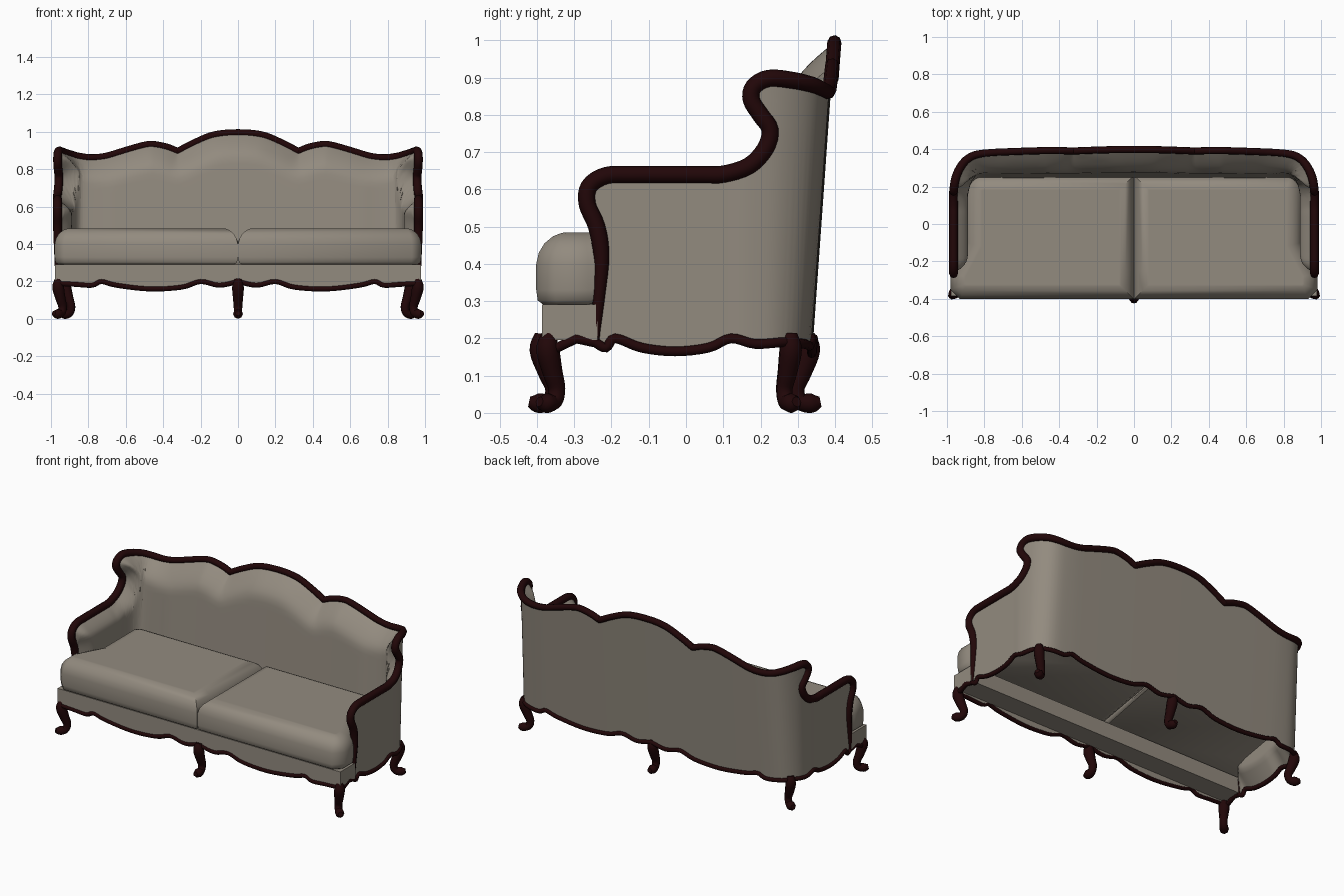
import bpy, bmesh, math
from mathutils import Vector

if "Cube" in bpy.data.objects:
    bpy.data.objects.remove(bpy.data.objects["Cube"], do_unlink=True)


def material(name, rgb):
    m = bpy.data.materials.new(name)
    m.use_nodes = True
    m.diffuse_color = (*rgb, 1)
    bsdf = next(n for n in m.node_tree.nodes if n.type == "BSDF_PRINCIPLED")
    bsdf.inputs["Base Color"].default_value = (*rgb, 1)
    bsdf.inputs["Roughness"].default_value = 0.7
    return m


FABRIC = material("beige_fabric", (0.29, 0.257, 0.212))
WOOD = material("dark_red_wood", (0.0155, 0.002, 0.0025))


def smooth_path(pts, n=4):
    """Catmull-Rom resampling of points of any dimension."""
    pts = [Vector(p) for p in pts]
    ext = [pts[0] * 2 - pts[1]] + pts + [pts[-1] * 2 - pts[-2]]
    out = []
    for a, b, c, d in zip(ext, ext[1:], ext[2:], ext[3:]):
        for i in range(n):
            t = i / n
            out.append(b + (c - a) * (t / 2) + (a * 2 - b * 5 + c * 4 - d) * (t * t / 2)
                       + (b * 3 - a - c * 3 + d) * (t ** 3 / 2))
    return out + [pts[-1]]


def clamp(x):
    return min(max(x, 0), 1)


def finish(obj, mat, angle=40):
    obj.data.materials.clear()
    obj.data.materials.append(mat)
    bpy.ops.object.select_all(action="DESELECT")
    obj.select_set(True)
    bpy.context.view_layer.objects.active = obj
    bpy.ops.object.shade_smooth_by_angle(angle=math.radians(angle))


def mesh_object(name, bm, mat, angle=40):
    bmesh.ops.recalc_face_normals(bm, faces=bm.faces[:])
    me = bpy.data.meshes.new(name)
    bm.to_mesh(me)
    bm.free()
    obj = bpy.data.objects.new(name, me)
    bpy.context.collection.objects.link(obj)
    finish(obj, mat, angle)


def tube(name, pts, radii, mat):
    """Round bar swept along a path, turned into a mesh."""
    cu = bpy.data.curves.new(name, "CURVE")
    cu.dimensions = "3D"
    cu.bevel_depth = 1
    cu.bevel_resolution = 2
    cu.use_fill_caps = True
    sp = cu.splines.new("POLY")
    sp.points.add(len(pts) - 1)
    for p, co, r in zip(sp.points, pts, radii):
        p.co = (*co, 1)
        p.radius = r
    obj = bpy.data.objects.new(name, cu)
    bpy.context.collection.objects.link(obj)
    bpy.ops.object.select_all(action="DESELECT")
    obj.select_set(True)
    bpy.context.view_layer.objects.active = obj
    bpy.ops.object.convert(target="MESH")
    finish(bpy.context.object, mat, 60)


# Floor plan of the shell, from the arm front to the middle of the back
H = 1.47
PLAN = smooth_path([(.965, -.245), (.965, -.1), (.965, .05), (.965, .11), (.965, .17), (.95, .24),
                    (.91, .295), (.85, .325), (.75, .335), (.62, .338), (.4, .34), (0, .341)])
LENGTHS = [(b - a).length for a, b in zip(PLAN, PLAN[1:])]
TOTAL = sum(LENGTHS)


def shell_point(s, z, inward=0.0):
    """Wrap unrolled length s and height z around the plan, leaning the back."""
    side = 1 if s <= H else -1
    d = (s if s <= H else 2 * H - s) * TOTAL / H
    i = 0
    while i < len(LENGTHS) - 1 and d > LENGTHS[i]:
        d -= LENGTHS[i]
        i += 1
    p = PLAN[i] + (PLAN[i + 1] - PLAN[i]).normalized() * d
    t = (PLAN[min(i + 2, len(PLAN) - 1)] - PLAN[max(i - 1, 0)]).normalized()
    lean = clamp((p.y - .1) / .235) ** 2 * .057 * (z - .19) / .8
    return Vector((side * (p.x - t.y * inward), p.y + lean + t.x * inward, z))


def both_sides(half):
    """Mirror (length, height[, base length]) points about the middle of the back."""
    other = [p.copy() for p in reversed(half[:-1])]
    for p in other:
        p.x = 2 * H - p.x
        if len(p) == 3:
            p.z = 2 * H - p.z
    return half + other


# Carved top rail: length, height, and the length where its upholstery column starts
POST = [(0, .19), (.012, .32), (.018, .42), (.005, .5), (-.02, .56)]
RAIL = both_sides(smooth_path([(s, z, 0) for s, z in POST] + [
    (-.015, .608, 0), (.03, .637, .03), (.1, .64, .1), (.2, .64, .2), (.29, .64, .28),
    (.345, .641, .33), (.41, .663, .385), (.45, .71, .425), (.46, .76, .46), (.437, .8, .495),
    (.415, .84, .52), (.42, .875, .54), (.455, .898, .56), (.51, .893, .58), (.57, .88, .605),
    (.62, .868, .635), (.69, .861, .69), (.77, .87, .77), (.87, .9, .87), (.97, .928, .97),
    (1.02, .932, 1.02), (1.09, .918, 1.09), (1.14, .899, 1.14), (1.155, .899, 1.155),
    (1.22, .933, 1.22), (1.32, .977, 1.32), (1.4, .992, 1.4), (H, .995, H)]))
# Scalloped lower edge
SCALLOP = [(.69, .18), (.74, .2), (.82, .18), (1.0, .16), (1.17, .17), (1.27, .2), (1.37, .18), (H, .2)]
LOWER = both_sides(smooth_path([
    (0, .19), (.03, .175), (.055, .2), (.125, .175), (.215, .165), (.305, .175), (.365, .2),
    (.43, .185), (.52, .19), (.6, .185)] + SCALLOP))


def lower_height(s):
    for a, b in zip(LOWER, LOWER[1:]):
        if s <= b.x:
            return a.y + (b.y - a.y) * clamp((s - a.x) / (b.x - a.x))
    return LOWER[-1].y


# Upholstered back and arms: columns from lower edge to rail, flat outside, padded inside
first = len(POST) * 4
columns = RAIL[first:-first]
ROWS = 30
shell = bmesh.new()
for padded in (False, True):
    grid = []
    for c, (top_s, top_z, base) in enumerate(columns):
        low = lower_height(base)
        k = clamp((min(base, 2 * H - base) - .4) / .4)
        column = []
        for r in range(ROWS + 1):
            v = (1 - math.cos(math.pi * r / ROWS)) / 2
            s, z = base + (top_s - base) * v ** 14, low + (top_z - low) * v
            inward = 0
            if padded and 0 < r < ROWS and 0 < c < len(columns) - 1:
                gap = min((p.x - s) ** 2 + (p.y - z) ** 2 for p in RAIL) ** .5
                fill = clamp(gap / (.09 + .06 * k))
                inward = ((.078 + .032 * k) * math.sin(fill * math.pi / 2)
                          * clamp((z - low) / .1))
            column.append(shell.verts.new(shell_point(s, z, inward)))
        grid.append(column)
    for a, b in zip(grid, grid[1:]):
        for r in range(ROWS):
            quad = (a[r], b[r], b[r + 1], a[r + 1])
            shell.faces.new(quad[::-1] if padded else quad)
bmesh.ops.remove_doubles(shell, verts=shell.verts[:], dist=1e-5)
mesh_object("back_and_arms", shell, FABRIC, 60)


def rail_radius(p):
    s = min(p.x, 2 * H - p.x)
    return .012 + .011 * clamp((p.y - .22) / .25) - .004 * clamp((s - .5) / .2)


# Wooden trim on the shell
tube("top_rail", [shell_point(p.x, p.y) for p in RAIL], [rail_radius(p) for p in RAIL], WOOD)
tube("lower_rail", [shell_point(p.x, p.y) for p in LOWER], [.013] * len(LOWER), WOOD)

# Front apron with scalloped lower edge
edge = smooth_path([(.965, .19), (.87, .185)] + [(H - s, z) for s, z in SCALLOP])
edge += [Vector((-p.x, p.y)) for p in reversed(edge[:-1])]
bm = bmesh.new()
face = bm.faces.new([bm.verts.new((x, -.385, z)) for x, z in
                     [tuple(p) for p in edge] + [(-.965, .285), (.965, .285)]])
new = bmesh.ops.extrude_face_region(bm, geom=[face])["geom"]
bmesh.ops.translate(bm, vec=(0, .02, 0), verts=[g for g in new if isinstance(g, bmesh.types.BMVert)])
mesh_object("front_apron", bm, FABRIC, 30)

bm = bmesh.new()
bmesh.ops.create_cube(bm, size=1)
for v in bm.verts:
    v.co = (v.co.x * 1.955, -.312 + v.co.y * .148, .243 + v.co.z * .096)
mesh_object("seat_base", bm, FABRIC, 30)

path = [Vector((p.x, -.38, p.y)) for p in edge]
corner = [(.965, -.245, .19), (.968, -.295, .2), (.968, -.345, .175)]
path = [Vector(c) for c in corner] + path + [Vector((-x, y, z)) for x, y, z in reversed(corner)]
tube("front_rail", path, [.014] * len(path), WOOD)

# Seat cushions: outline with a wider front, lofted through inset rings
PLAN_CUSHION = [(.001, -.402), (.93, -.402), (.98, -.352), (.98, -.262), (.892, -.1),
                (.892, .21), (.842, .26), (.001, .26), (.001, -.25)]
RINGS = [(.02, .29), (.004, .302), (0, .33), (0, .4), (.007, .43), (.022, .455),
         (.045, .474), (.068, .483), (.075, .484), (.08, .484)]


def inset(pts, d):
    """Move a counter-clockwise outline inward by d with mitred corners."""
    out = []
    for i, p in enumerate(pts):
        a, b = Vector(pts[i - 1]), Vector(pts[(i + 1) % len(pts)])
        u, v = (Vector(p) - a).normalized(), (b - Vector(p)).normalized()
        n1, n2 = Vector((-u.y, u.x)), Vector((-v.y, v.x))
        out.append(Vector(p) + (n1 + n2) * (d / (1 + n1.dot(n2))))
    return out


def cushion_height(y, z):
    """The underside rises towards the back."""
    return z + clamp((y + .25) / .5) * max(.42 - z, 0) * .8


for name, side in (("left_cushion", 1), ("right_cushion", -1)):
    bm = bmesh.new()
    loops = [[bm.verts.new((side * p.x, p.y, cushion_height(p.y, z)))
              for p in inset(PLAN_CUSHION, d)] for d, z in RINGS]
    n = len(PLAN_CUSHION)
    for lo, hi in zip(loops, loops[1:]):
        for i in range(n):
            j = (i + 1) % n
            bm.faces.new((lo[i], lo[j], hi[j], hi[i]))
    bm.faces.new(loops[0][::-1])
    bm.faces.new(loops[-1])
    mesh_object(name, bm, FABRIC, 50)

# Curved legs with scroll feet: outward reach, height, radius
LEG = smooth_path([(.03, .212, .02), (.034, .17, .031), (.016, .11, .027), (0, .065, .023),
                   (.01, .032, .023), (.042, .026, .026), (.066, .03, .014)])
DIAG = math.sqrt(.5)
LEGS = [("front_middle_leg", 0, -.355, 0, -1), ("back_middle_leg", 0, .295, 0, 1)]
for label, s in (("left", 1), ("right", -1)):
    LEGS.append((f"front_{label}_leg", s * .938, -.347, s * DIAG, -DIAG))
    LEGS.append((f"back_{label}_leg", s * .892, .264, s * .87, .5))
for name, x, y, dx, dy in LEGS:
    tube(name, [(x + dx * p.x, y + dy * p.x, p.y) for p in LEG], [p.z for p in LEG], WOOD)
